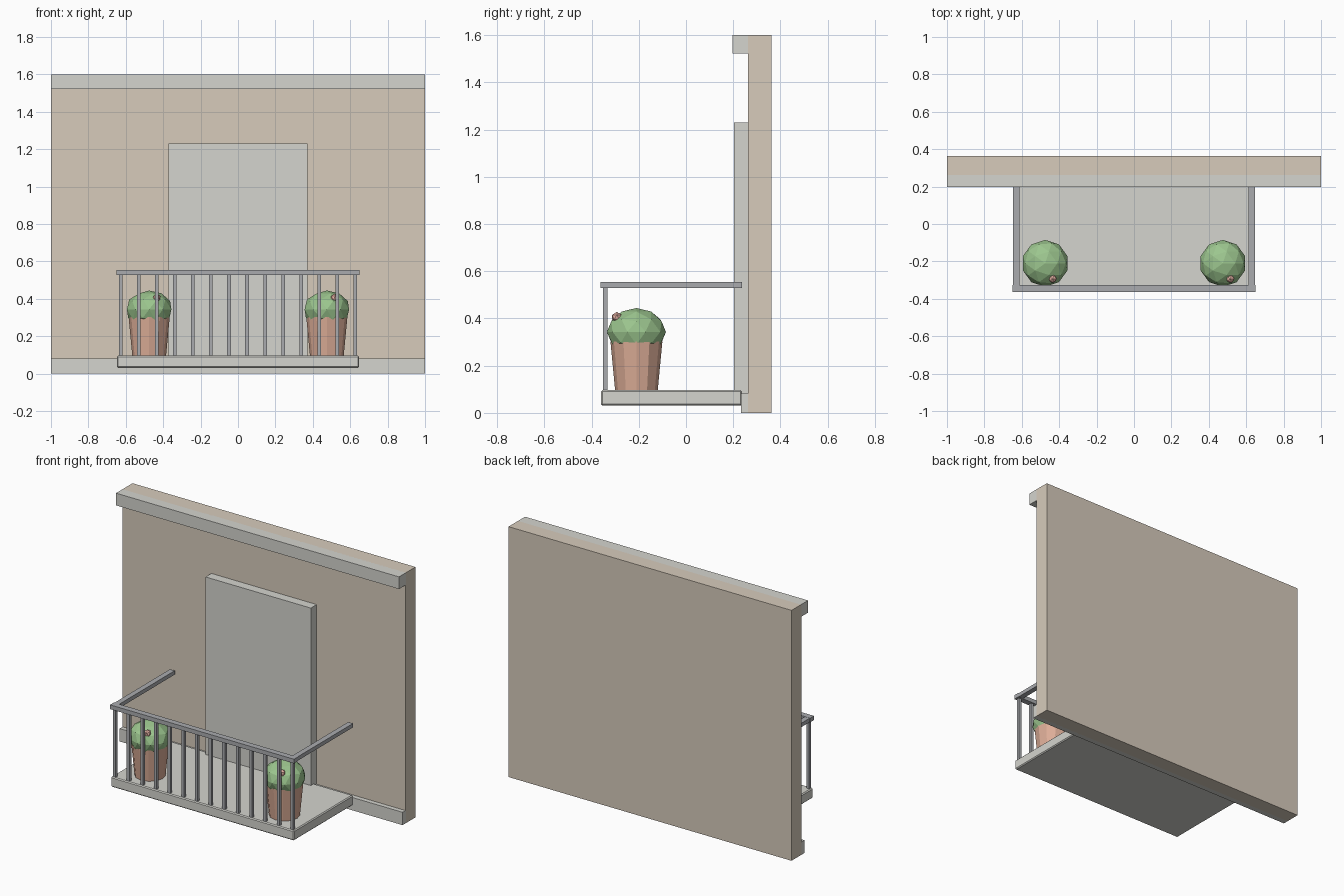
import bpy

if "Cube" in bpy.data.objects:
    bpy.data.objects.remove(bpy.data.objects["Cube"])

def mat(name, col):
    m = bpy.data.materials.new(name)
    m.diffuse_color = (*col, 1)
    m.use_nodes = True
    m.node_tree.nodes["Principled BSDF"].inputs["Base Color"].default_value = m.diffuse_color
    return m

PLASTER = mat("plaster", (0.68, 0.60, 0.50))
STONE = mat("stone", (0.66, 0.66, 0.62))
METAL = mat("metal", (0.40, 0.41, 0.43))
CLAY = mat("clay", (0.72, 0.42, 0.31))
LEAF = mat("leaf", (0.33, 0.56, 0.27))
PETAL = mat("petal", (0.80, 0.45, 0.38))

def finish(name, material):
    o = bpy.context.object
    o.name = name
    o.data.materials.append(material)
    return o

def box(name, x, y, z, material, bevel=0):
    """Box spanning the given (min, max) ranges."""
    spans = (x, y, z)
    bpy.ops.mesh.primitive_cube_add(size=1, location=[(a + b) / 2 for a, b in spans])
    o = finish(name, material)
    o.scale = [b - a for a, b in spans]
    bpy.ops.object.transform_apply(location=False, rotation=False, scale=True)
    if bevel:
        m = o.modifiers.new("bevel", 'BEVEL')
        m.width, m.segments = bevel, 1
    return o

# Wall with base course, cornice and door panel
box("wall", (-1, 1), (0.263, 0.363), (0, 1.6), PLASTER)
box("base_course", (-1, 1), (0.233, 0.268), (0, 0.082), STONE)
box("cornice", (-1, 1), (0.197, 0.268), (1.522, 1.6), STONE)
box("door_panel", (-0.372, 0.372), (0.204, 0.268), (0.08, 1.23), STONE)

# Balcony floor
box("balcony_slab", (-0.647, 0.647), (-0.36, 0.237), (0.031, 0.096), STONE, 0.006)

# Railing
box("front_rail", (-0.65, 0.65), (-0.363, -0.325), (0.528, 0.555), METAL)
for s, side in ((-1, "left"), (1, "right")):
    box(side + "_rail", sorted((s * 0.613, s * 0.647)), (-0.362, 0.237), (0.529, 0.554), METAL)
COUNT = 14
for i in range(COUNT):
    x = -0.627 + 1.254 * i / (COUNT - 1)
    box(f"baluster_{i + 1}", (x - 0.0095, x + 0.0095), (-0.3525, -0.3335), (0.09, 0.535), METAL)

# Potted plants, each with one small bloom
for s, side in ((-1, "left"), (1, "right")):
    x, y = s * 0.475, -0.21
    bpy.ops.mesh.primitive_cone_add(vertices=12, radius1=0.09, radius2=0.11, depth=0.21,
                                    location=(x, y, 0.198))
    finish(side + "_pot", CLAY)
    bpy.ops.mesh.primitive_ico_sphere_add(subdivisions=2, radius=0.125, location=(x, y, 0.343))
    finish(side + "_foliage", LEAF).scale.z = 0.81
    bpy.ops.mesh.primitive_ico_sphere_add(subdivisions=1, radius=0.023,
                                          location=(x + 0.04, y - 0.083, 0.405))
    finish(side + "_bloom", PETAL)
